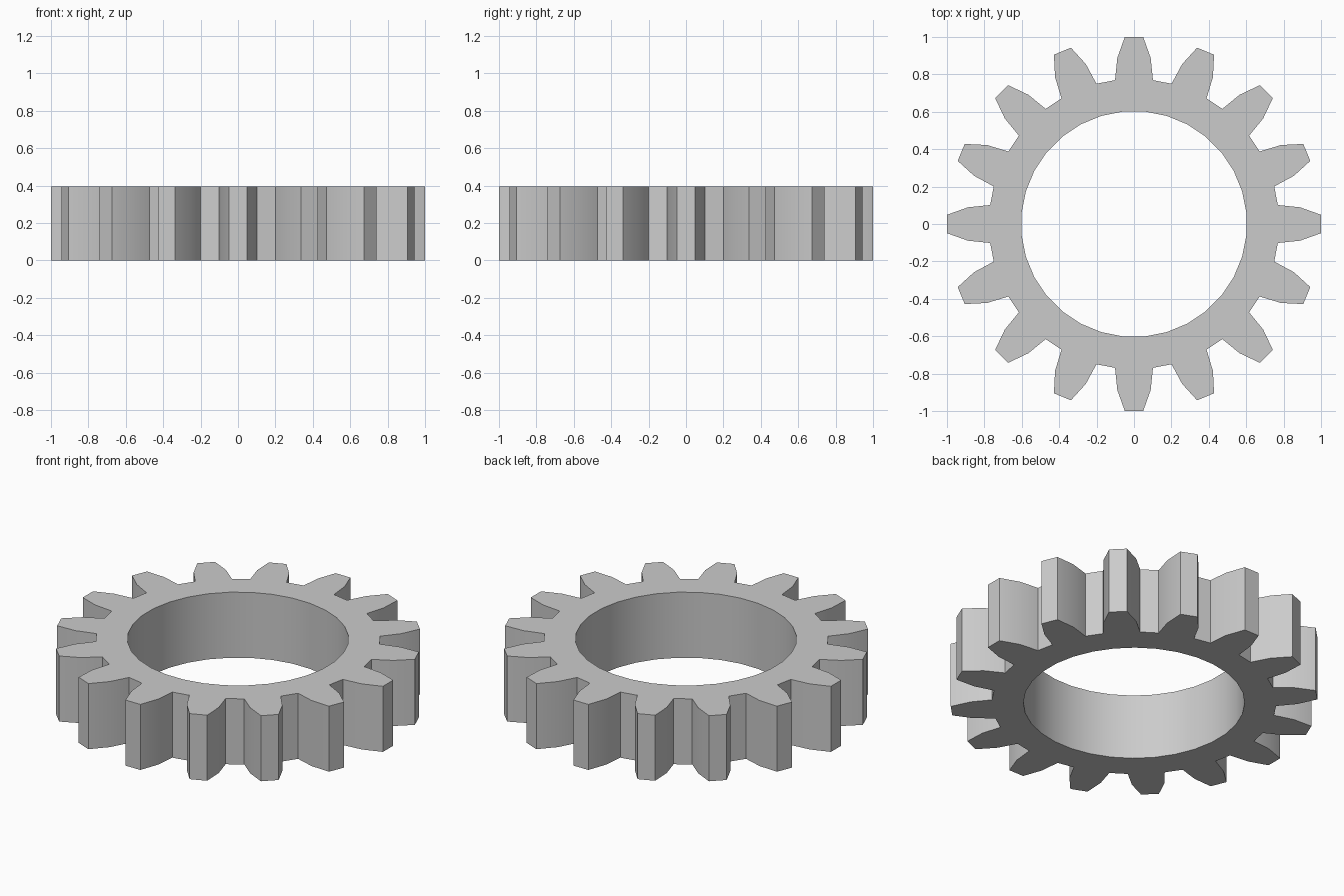
import bpy, bmesh
from math import sin, cos, radians

if "Cube" in bpy.data.objects:
    bpy.data.objects.remove(bpy.data.objects["Cube"])

TEETH = 16
HEIGHT = 0.395
STEP = 360 / TEETH
# Half tooth, from root to tip: (radius, angle from tooth centre)
FLANK = [(0.776, 7.5), (0.892, 5.75), (1.0012, 2.81)]
BORE = (0.604, 5.625)

bm = bmesh.new()


def point(radius, degrees):
    a = radians(degrees)
    return bm.verts.new((radius * cos(a), radius * sin(a), 0))


# Flat plan: one tooth outline and its pair of bore points per step
outlines, bores = [], []
for i in range(TEETH):
    c = i * STEP
    outlines.append([point(r, c - a) for r, a in FLANK] +
                    [point(r, c + a) for r, a in reversed(FLANK)])
    bores.append([point(BORE[0], c - BORE[1]), point(BORE[0], c + BORE[1])])

for i in range(TEETH):
    j = (i + 1) % TEETH
    bm.faces.new(outlines[i] + [bores[i][1], bores[i][0]])
    bm.faces.new([outlines[i][-1], outlines[j][0], bores[j][0], bores[i][1]])

# Raise the plan into a solid ring
plan = list(bm.faces)
result = bmesh.ops.extrude_face_region(bm, geom=plan, use_keep_orig=True)
top = [g for g in result["geom"] if isinstance(g, bmesh.types.BMVert)]
bmesh.ops.translate(bm, verts=top, vec=(0, 0, HEIGHT))
bmesh.ops.recalc_face_normals(bm, faces=bm.faces)

mesh = bpy.data.meshes.new("gear_ring")
bm.to_mesh(mesh)
bm.free()
gear = bpy.data.objects.new("gear_ring", mesh)
bpy.context.collection.objects.link(gear)

# Smooth bore and flanks, crisp rims and tips
bpy.context.view_layer.objects.active = gear
gear.select_set(True)
bpy.ops.object.shade_smooth_by_angle(angle=radians(30))
